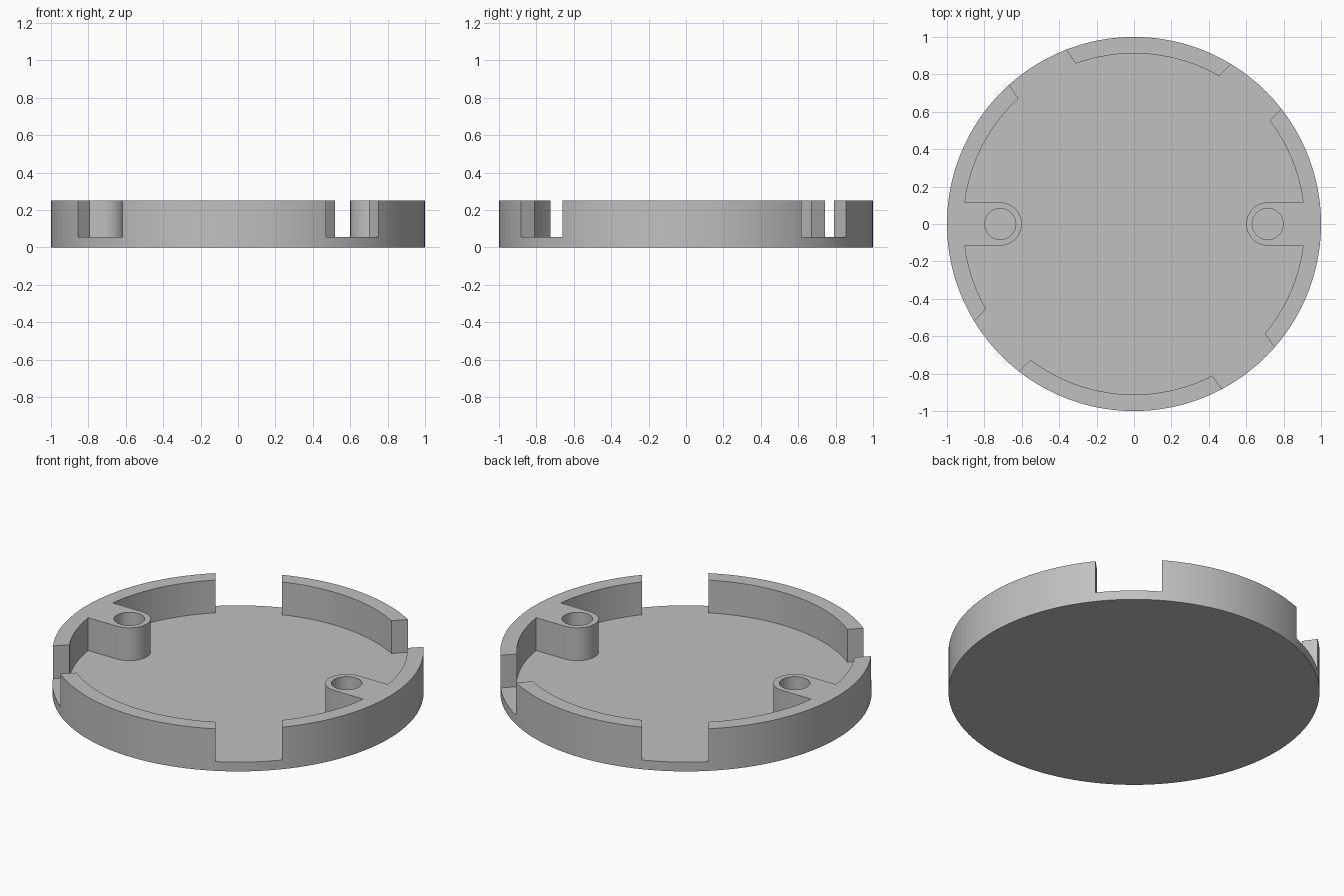
import bpy
import bmesh
from math import cos, sin, acos, asin, pi, radians

# Main dimensions
HEIGHT, FLOOR, OVER = 0.25, 0.055, 0.4
INNER = 0.912
BOSS_X, BOSS_R, HOLE_R = 0.715, 0.115, 0.083

if "Cube" in bpy.data.objects:
    bpy.data.objects.remove(bpy.data.objects["Cube"])

grey = bpy.data.materials.new("plain grey")
grey.use_nodes = True
colour = (0.53, 0.53, 0.53, 1)
grey.diffuse_color = colour
grey.node_tree.nodes["Principled BSDF"].inputs["Base Color"].default_value = colour


def arc(cx, radius, start, end, steps):
    """Points on an arc centred on (cx, 0)."""
    angles = [start + (end - start) * i / steps for i in range(steps + 1)]
    return [(cx + radius * cos(a), radius * sin(a)) for a in angles]


def prism(name, outline, bottom, top):
    """Solid extruded upward from a counter-clockwise outline."""
    bm = bmesh.new()
    face = bm.faces.new([bm.verts.new((x, y, bottom)) for x, y in outline])
    raised = bmesh.ops.extrude_face_region(bm, geom=[face])["geom"]
    for v in raised:
        if isinstance(v, bmesh.types.BMVert):
            v.co.z = top
    bmesh.ops.recalc_face_normals(bm, faces=bm.faces)
    mesh = bpy.data.meshes.new(name)
    bm.to_mesh(mesh)
    bm.free()
    mesh.materials.append(grey)
    obj = bpy.data.objects.new(name, mesh)
    bpy.context.collection.objects.link(obj)
    return obj


def cut(body, cutter):
    """Subtract the cutter from the body, then discard it."""
    cutter.hide_render = True
    mod = body.modifiers.new("cut", "BOOLEAN")
    mod.operation, mod.solver, mod.object = "DIFFERENCE", "EXACT", cutter
    bpy.context.view_layer.objects.active = body
    bpy.ops.object.modifier_apply(modifier=mod.name)
    bpy.data.objects.remove(cutter)


# Round body
tray = prism("round_tray", arc(0, 1, 0, 2 * pi, 160)[:-1], 0, HEIGHT)

# Pocket, leaving the rim and two rounded screw bosses standing
edge = asin(BOSS_R / INNER)
half = arc(0, INNER, edge, pi - edge, 72) + arc(-BOSS_X, BOSS_R, pi / 2, -pi / 2, 24)
pocket = half + [(-x, -y) for x, y in half]
cut(tray, prism("pocket_cutter", pocket, FLOOR, OVER))

# Blind screw holes in the bosses
for side in (-1, 1):
    hole = arc(side * BOSS_X, HOLE_R, 0, 2 * pi, 40)[:-1]
    cut(tray, prism("hole_cutter", hole, FLOOR, OVER))

# Two off-centre straight slots, each opening the rim at both ends
for angle in (radians(45), radians(-55)):
    c, s = cos(angle), sin(angle)
    bar = [(-1.2, -0.121), (1.2, -0.121), (1.2, 0.237), (-1.2, 0.237)]
    cut(tray, prism("slot_cutter", [(x * c - y * s, x * s + y * c) for x, y in bar], FLOOR, OVER))

# Smooth curved walls with crisp edges
bpy.ops.object.select_all(action="DESELECT")
tray.select_set(True)
bpy.context.view_layer.objects.active = tray
bpy.ops.object.shade_smooth_by_angle(angle=radians(30))
